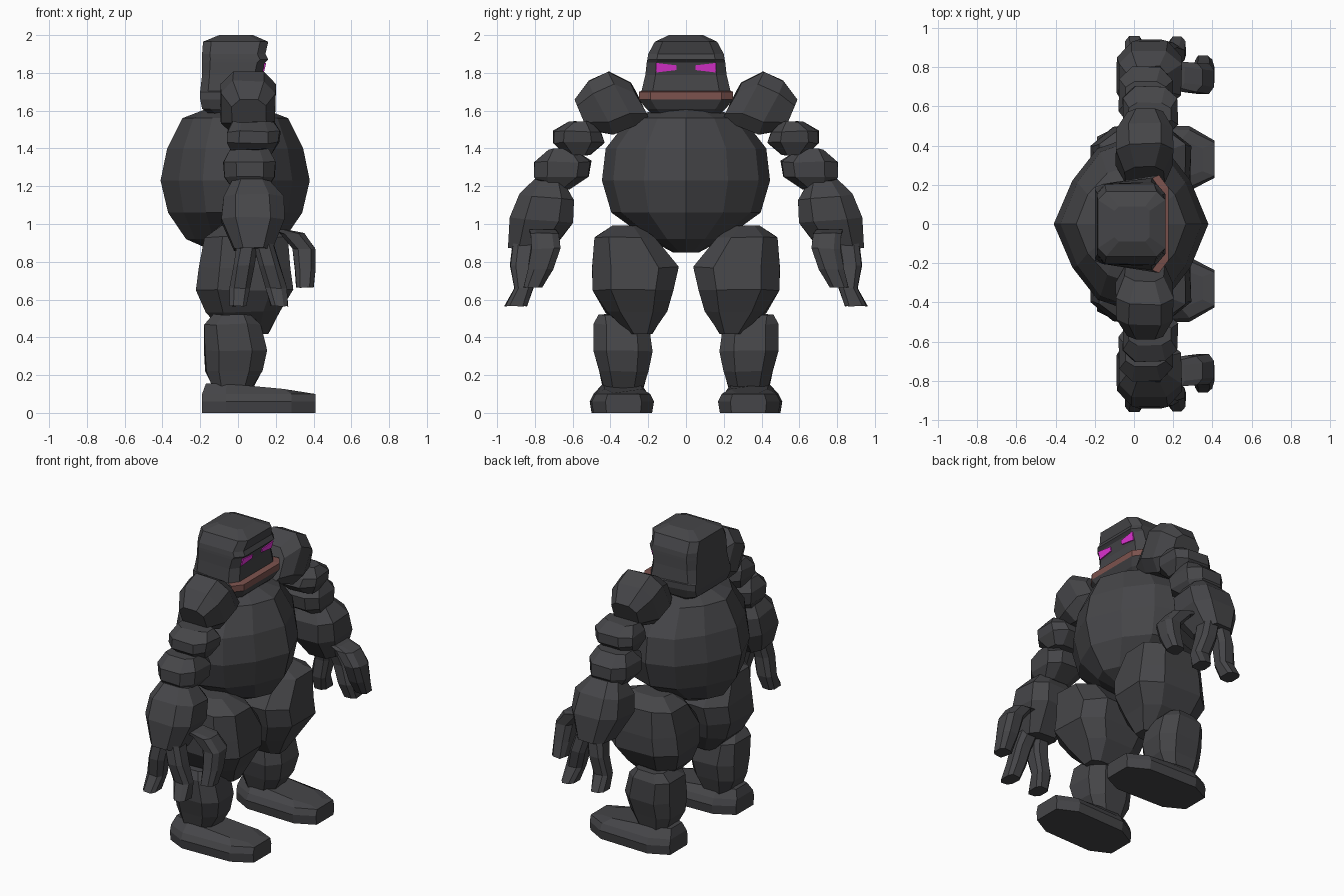
import bpy, bmesh, math, random
from mathutils import Vector

random.seed(4)
if "Cube" in bpy.data.objects:
    bpy.data.objects.remove(bpy.data.objects["Cube"], do_unlink=True)


def material(name, rgb):
    m = bpy.data.materials.new(name)
    m.use_nodes = True
    m.diffuse_color = (*rgb, 1)
    bsdf = next(n for n in m.node_tree.nodes if n.type == "BSDF_PRINCIPLED")
    bsdf.inputs["Base Color"].default_value = (*rgb, 1)
    bsdf.inputs["Roughness"].default_value = 0.9
    return m


STONE = material("dark stone", (0.06, 0.06, 0.065))
LIP = material("reddish brown", (0.2, 0.085, 0.075))
GLOW = material("magenta", (0.8, 0.035, 0.7))


def finish(name, bm, mats, mirror):
    bmesh.ops.recalc_face_normals(bm, faces=bm.faces)
    mesh = bpy.data.meshes.new(name)
    bm.to_mesh(mesh)
    bm.free()
    for m in mats:
        mesh.materials.append(m)
    ob = bpy.data.objects.new(name, mesh)
    bpy.context.collection.objects.link(ob)
    if mirror:
        mod = ob.modifiers.new("Mirror", "MIRROR")
        mod.use_axis = (False, True, False)
        mod.use_mirror_merge = False
    return ob


def octagon(a, b, chamfer):
    """Rectangle of half sizes a, b with cut corners."""
    ca, cb = a * (1 - chamfer), b * (1 - chamfer)
    return [(a, -cb), (a, cb), (ca, b), (-ca, b), (-a, cb), (-a, -cb), (-ca, -b), (ca, -b)]


def ellipse(a, b, n):
    return [(a * math.cos(math.tau * k / n), b * math.sin(math.tau * k / n)) for k in range(n)]


def loft(name, stations, axis=(0, 0, 1), chamfer=0.45, sides=0, jitter=0.005,
         mirror=True, shape=None, paint=None, mats=(STONE,)):
    """Skin rings given as x, y, z, half width along x, half width across."""
    side = Vector(axis).normalized().cross(Vector((1, 0, 0)))
    bm = bmesh.new()
    rings = []
    for x, y, z, a, b in stations:
        ring = []
        for u, v in (ellipse(a, b, sides) if sides else octagon(a, b, chamfer)):
            p = Vector((x + u, y, z)) + side * v
            p += Vector([random.uniform(-jitter, jitter) for _ in range(3)])
            ring.append(bm.verts.new(shape(p) if shape else p))
        rings.append(ring)
    n = len(rings[0])
    for r, s in zip(rings, rings[1:]):
        for k in range(n):
            j = (k + 1) % n
            bm.faces.new((r[k], r[j], s[j], s[k]))
    bm.faces.new(rings[0])
    bm.faces.new(rings[-1])
    if paint:
        for f in bm.faces:
            f.material_index = paint(f)
    return finish(name, bm, mats, mirror)


# Boulder torso, coming to a ridge at front and back
def ridge(p):
    p.x *= 1 - 0.12 * min(1, abs(p.y) / 0.22)
    return p


loft("torso", [(-.015, 0, z, a, b) for z, a, b in (
    (.85, .1, .07), (.92, .26, .2), (1.06, .355, .395), (1.23, .395, .445),
    (1.4, .36, .425), (1.56, .28, .3), (1.61, .15, .15))],
    sides=12, jitter=0, mirror=False, shape=ridge)


# Head: wide jaw at the front, narrower skull behind, brown lip band
def narrow_back(p):
    if p.x < 0.05:
        p.y = max(-0.205, min(0.205, p.y))
    return p


def lip_rule(f):
    c = f.calc_center_median()
    return int(1.655 < c.z < 1.705 and c.x > 0.05)


HEAD = ((1.56, -.12, .1, .15), (1.61, -.19, .15, .21), (1.66, -.2, .175, .25),
        (1.7, -.2, .175, .25), (1.705, -.2, .135, .235), (1.79, -.19, .127, .215),
        (1.855, -.19, .143, .208), (1.87, -.19, .16, .205), (1.9, -.19, .145, .2),
        (1.965, -.185, .16, .165), (2.0, -.1, .08, .09))
loft("head", [((x0 + x1) / 2, 0, z, (x1 - x0) / 2, b) for z, x0, x1, b in HEAD],
     chamfer=0.25, jitter=0, mirror=False, shape=narrow_back, paint=lip_rule, mats=(STONE, LIP))

# Eyes: thin plates lying on the face under the brow
bm = bmesh.new()
corners = [(.05, 1.815), (.05, 1.84), (.16, 1.853), (.157, 1.802)]
eye = [bm.verts.new((.134 + (z - 1.79) * .25, y, z)) for y, z in corners]
out = bmesh.ops.extrude_face_region(bm, geom=[bm.faces.new(eye)])
for v in out["geom"]:
    if isinstance(v, bmesh.types.BMVert):
        v.co.x -= 0.009
finish("eyes", bm, (GLOW,), True)

# Arms: shoulder, two stacked stones, forearm
loft("shoulder", [(.055, .24, 1.64, .1, .115), (.055, .34, 1.665, .145, .16),
                  (.055, .45, 1.615, .145, .158), (.06, .555, 1.58, .09, .085)], axis=(0, .9, -.43))
loft("upper_arm_stone", [(.08, .56, 1.54, .11, .06), (.085, .575, 1.49, .14, .125),
                         (.08, .57, 1.43, .135, .135), (.075, .57, 1.365, .1, .06)])
loft("elbow_stone", [(.06, .66, 1.395, .1, .07), (.06, .655, 1.33, .135, .15),
                     (.06, .66, 1.25, .13, .145), (.06, .69, 1.185, .09, .07)])
loft("forearm", [(.07, .72, 1.225, .1, .08), (.08, .735, 1.14, .16, .145),
                 (.08, .765, 1.02, .165, .165), (.08, .83, .86, .1, .11)], axis=(0, .1, -.99))

# Fingers and thumb
loft("thumb", [(.21, .76, .97, .05, .07), (.285, .75, .95, .065, .075), (.35, .74, .87, .06, .075),
               (.355, .77, .76, .055, .065), (.355, .81, .665, .045, .05)], jitter=.003)
for label, x, dx in (("rear_finger", .05, -.05), ("front_finger", .13, .09)):
    loft(label, [(x, .85, .9, .055, .065), (x + dx * .4, .87, .78, .055, .06),
                 (x + dx * .8, .86, .66, .055, .05), (x + dx, .9, .565, .045, .06)], jitter=.003)

# Legs
loft("thigh", [(.02, .32, .99, .11, .07), (.04, .325, .93, .22, .155), (.035, .27, .77, .245, .23),
               (.035, .28, .65, .255, .215), (.025, .262, .535, .195, .16), (.05, .24, .415, .11, .06)])
loft("shin", [(-.03, .38, .52, .1, .08), (-.03, .345, .47, .15, .145), (-.015, .335, .33, .165, .155),
              (-.02, .33, .22, .15, .13), (-.03, .33, .12, .1, .105)])


# Feet: long slabs turned slightly inward, top sloping down to the toe
def toe_slope(p):
    if p.z > 0.12:
        p.z -= 0.2 * max(0, p.x - 0.1)
    p.y -= 0.03 * (p.x - 0.1)
    return p


loft("foot", [(.11, .34, 0, .3, .155), (.11, .34, .06, .3, .165), (.11, .34, .1, .3, .145),
              (.09, .335, .155, .26, .1)], chamfer=0.42, jitter=0, shape=toe_slope)
